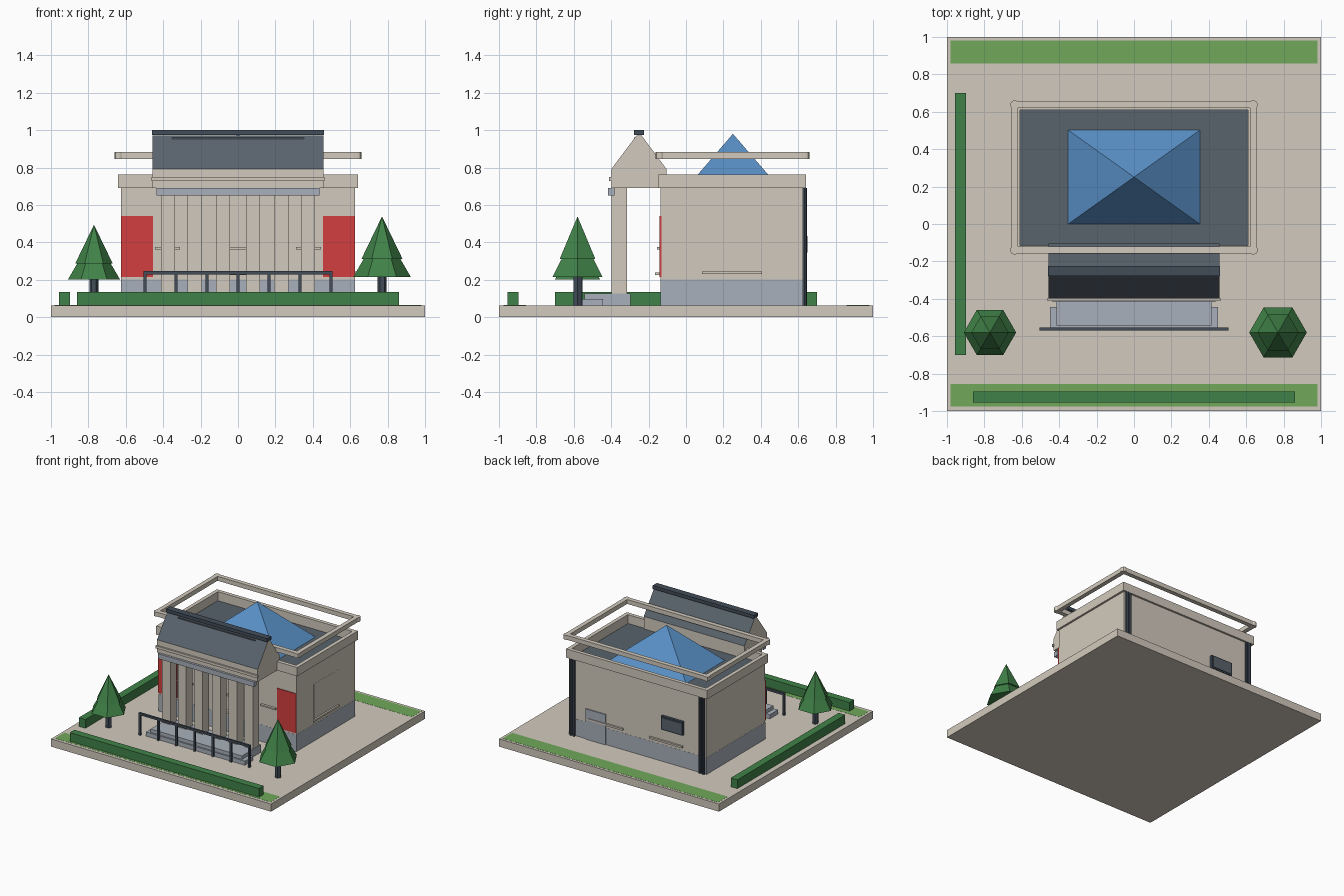
import bpy, bmesh, math

cube = bpy.data.objects.get("Cube")
if cube:
    bpy.data.objects.remove(cube, do_unlink=True)


def linear(v):
    v /= 255
    return v / 12.92 if v <= 0.04045 else ((v + 0.055) / 1.055) ** 2.4


def material(name, r, g, b):
    m = bpy.data.materials.new(name)
    color = (linear(r), linear(g), linear(b), 1)
    m.use_nodes = True
    m.diffuse_color = color
    m.node_tree.nodes["Principled BSDF"].inputs["Base Color"].default_value = color
    return m


stone = material("warm stone", 210, 202, 189)
pale = material("blue grey stone", 169, 176, 187)
slate = material("roof slate", 89, 99, 108)
dark = material("dark metal", 66, 77, 89)
glass = material("blue glass", 90, 145, 200)
red = material("banner red", 212, 62, 62)
leaf = material("deep green", 64, 130, 72)
grass = material("lawn green", 113, 169, 91)


def add(name, bm, *mats):
    bmesh.ops.recalc_face_normals(bm, faces=bm.faces)
    mesh = bpy.data.meshes.new(name)
    for f in bm.faces:
        # sloping faces take the second material, if there is one
        f.normal_update()
        f.material_index = 1 if len(mats) > 1 and f.normal.z > .2 else 0
    bm.to_mesh(mesh)
    bm.free()
    for m in mats:
        mesh.materials.append(m)
    ob = bpy.data.objects.new(name, mesh)
    bpy.context.collection.objects.link(ob)


def box(name, mat, x, y, z):
    """Box from (min, max) ranges on each axis."""
    bm = bmesh.new()
    bmesh.ops.create_cube(bm, size=1)
    for v in bm.verts:
        v.co = [(r[0] + r[1]) / 2 + c * (r[1] - r[0]) for r, c in zip((x, y, z), v.co)]
    add(name, bm, mat)


def loft(name, lower, upper, *mats):
    """Closed solid between two matching loops of points."""
    bm = bmesh.new()
    a, b = ([bm.verts.new(p) for p in loop] for loop in (lower, upper))
    n = len(a)
    bm.faces.new(a)
    bm.faces.new(b)
    for i in range(n):
        j = (i + 1) % n
        bm.faces.new((a[i], a[j], b[j], b[i]))
    bmesh.ops.remove_doubles(bm, verts=bm.verts, dist=1e-5)
    add(name, bm, *mats)


def ring(sides, x, y, z, rx, ry, turn=0):
    steps = [turn + i * math.tau / sides for i in range(sides)]
    return [(x + rx * math.cos(t), y + ry * math.sin(t), z) for t in steps]


def post(name, mat, sides, x, y, z, r):
    loft(name, ring(sides, x, y, z[0], r, r), ring(sides, x, y, z[1], r, r), mat)


def spire(name, mat, sides, x, y, z, rx, ry, turn=0):
    """Pyramid or faceted cone with its corners on the given radii."""
    bm = bmesh.new()
    base = [bm.verts.new(p) for p in ring(sides, x, y, z[0], rx, ry, turn)]
    tip = bm.verts.new((x, y, z[1]))
    bm.faces.new(base)
    for i in range(sides):
        bm.faces.new((base[i - 1], base[i], tip))
    add(name, bm, mat)


def frame(name, mat, x, y, z, t):
    """Rectangular ring of four bars of width t."""
    box(name + "_front", mat, (-x, x), (y[0], y[0] + t), z)
    box(name + "_back", mat, (-x, x), (y[1] - t, y[1]), z)
    for side, s in (("left", 1), ("right", -1)):
        box(name + "_" + side, mat, sorted((s * x, s * (x - t))),
            (y[0] + t, y[1] - t), z)


# Ground slab, lawns and hedges
G = 0.063
box("ground_slab", stone, (-1, 1), (-1, 1), (0, G))
box("front_lawn", grass, (-.98, .98), (-.975, -.855), (G - .01, G + .001))
box("back_lawn", grass, (-.98, .98), (.857, .98), (G - .01, G + .001))
box("front_hedge", leaf, (-.86, .86), (-.955, -.895), (G, .135))
box("side_hedge", leaf, (-.957, -.897), (-.7, .7), (G, .135))

# Main hall with plinth, parapet and sunken roof
box("plinth", pale, (-.626, .626), (-.137, .626), (G, .2))
box("hall_walls", stone, (-.625, .625), (-.136, .625), (.2, .68))
box("hall_roof", slate, (-.615, .615), (-.12, .615), (.67, .688))
frame("parapet", stone, .641, (-.147, .641), (.69, .762), .031)
frame("wall_top", stone, .625, (-.136, .625), (.68, .69), .015)

# Glass pyramid skylight
spire("glass_pyramid", glass, 4, 0, .251, (.688, .98), .353 * math.sqrt(2),
      .252 * math.sqrt(2), math.pi / 4)

# Raised crown ring with rounded corners
frame("crown_ring", stone, .655, (-.157, .655), (.846, .882), .036)
for i, s in enumerate((-1, 1)):
    for j, y in enumerate((-.139, .637)):
        post(f"crown_corner_{i}{j}", stone, 16, s * .637, y, (.846, .882), .024)

# Portico gable: slopes in slate, the rest in stone
profile = [(-.398, .69), (-.398, .793), (-.264, .972), (-.238, .972), (-.105, .793), (-.105, .69)]
loft("portico_gable", [(-.457, y, z) for y, z in profile],
     [(.457, y, z) for y, z in profile], stone, slate)
box("ridge_cap", dark, (-.46, .46), (-.279, -.224), (.973, 1.0))
box("ridge_strip", slate, (-.352, .352), (-.279, -.26), (.945, .96))
box("portico_cornice", stone, (-.463, .463), (-.411, -.395), (.727, .748))
box("portico_beam", pale, (-.437, .437), (-.416, -.382), (.65, .691))

# Columns
for i, x in enumerate((.375, .231, .08)):
    for side, s in (("left", 1), ("right", -1)):
        box(f"{side}_column_{i}", stone, (s * x - .038, s * x + .038),
            (-.398, -.315), (G, .69))

# Steps
box("upper_step", pale, (-.415, .415), (-.542, -.297), (G, .126))
box("lower_step", pale, (-.45, .45), (-.553, -.445), (G, .097))

# Railing
box("hand_rail", dark, (-.505, .505), (-.569, -.553), (.228, .246))
for i in range(7):
    x = (i - 3) * .1655
    box(f"rail_post_{i}", dark, (x - .008, x + .008), (-.569, -.554), (G, .23))

# Banners, front bars and doorway
for side, s in (("left", 1), ("right", -1)):
    box(side + "_banner", red, sorted((s * .455, s * .626)), (-.142, -.132), (.215, .54))
    box(side + "_front_bar", stone, sorted((s * .31, s * .445)), (-.155, -.13), (.362, .374))
box("front_door", stone, (-.06, .06), (-.138, -.13), (.215, .51))
box("door_bar", stone, (-.06, .06), (-.155, -.13), (.362, .374))
box("front_sill", stone, (-.06, .06), (-.165, -.13), (.225, .24))

# Side panel and sill
box("side_panel", stone, (.615, .626), (.09, .41), (.21, .53))
box("side_sill", stone, (.615, .64), (.085, .405), (.23, .244))

# Back wall: corner pipes, door, window, sills
for side, s in (("left", 1), ("right", -1)):
    for k, x in enumerate((.574, .602)):
        post(f"{side}_pipe_{k}", dark, 8, s * x, .634, (G, .69), .012)
box("back_door", pale, (.29, .47), (.61, .634), (G, .312))
box("window_frame", dark, (-.42, -.225), (.61, .646), (.333, .445))
box("window_pane", slate, (-.408, -.237), (.64, .65), (.345, .433))
box("back_sill_left", stone, (.13, .45), (.61, .64), (.225, .24))
box("back_sill_right", stone, (-.41, -.11), (.61, .64), (.225, .24))

# Trees: trunk and two six-sided tiers
for side, x, k, z in (("right", -.77, 1, .2), ("left", .77, 1.1, .215)):
    post(side + "_trunk", dark, 6, x, -.58, (G, z + .02), .024)
    for tier, lift, r, h in (("lower", 0, .14, .24), ("upper", .087, .1, .207)):
        spire(f"{side}_tree_{tier}", leaf, 6, x, -.58,
              (z + lift * k, z + (lift + h) * k), r * k, r * k)
